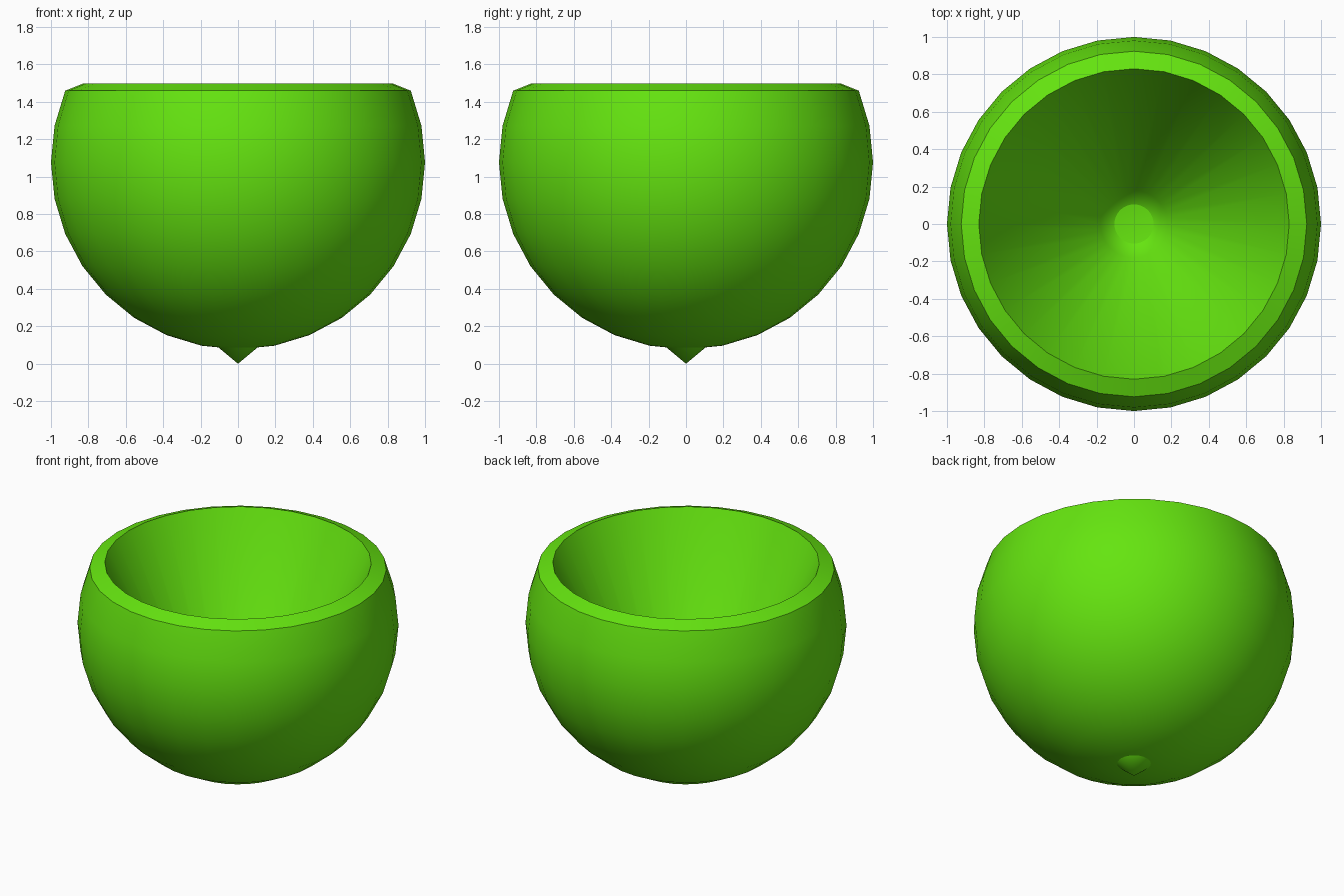
import bpy, bmesh, math

if "Cube" in bpy.data.objects:
    bpy.data.objects.remove(bpy.data.objects["Cube"])

SEGMENTS = 32
CENTRE_Z = 1.077

# Outer shell: unit sphere profile from the bottom pole up to the cut at 22.5 degrees
profile = []
for i in range(11):
    a = math.radians(-90 + 11.25 * i)
    profile.append((math.cos(a), CENTRE_Z + math.sin(a)))
profile[0] = (0.0, profile[0][1])

# Raised inner lip, steep conical hollow, and the tip poking out below the shell
profile += [(0.83, 1.497), (0.18, 0.15), (0.0, 0.0)]

# Spin the profile into a surface of revolution
bm = bmesh.new()
verts = [bm.verts.new((r, 0, z)) for r, z in profile]
edges = [bm.edges.new(pair) for pair in zip(verts, verts[1:])]
bmesh.ops.spin(bm, geom=verts + edges, cent=(0, 0, 0), axis=(0, 0, 1),
               angle=math.tau, steps=SEGMENTS)
bmesh.ops.remove_doubles(bm, verts=bm.verts, dist=1e-4)
bmesh.ops.recalc_face_normals(bm, faces=bm.faces)

# Make sure the outer wall faces outwards
bm.faces.ensure_lookup_table()
wall = max(bm.faces, key=lambda f: f.calc_center_median().xy.length)
if wall.normal.dot(wall.calc_center_median()) < 0:
    bmesh.ops.reverse_faces(bm, faces=bm.faces)

mesh = bpy.data.meshes.new("bowl")
bm.to_mesh(mesh)
bm.free()
bowl = bpy.data.objects.new("bowl", mesh)
bpy.context.collection.objects.link(bowl)

# Green material
green = bpy.data.materials.new("green")
green.diffuse_color = (0.13, 0.78, 0.005, 1)
green.use_nodes = True
green.node_tree.nodes["Principled BSDF"].inputs["Base Color"].default_value = green.diffuse_color
mesh.materials.append(green)

# Smooth walls with crisp rim edges
bpy.context.view_layer.objects.active = bowl
bowl.select_set(True)
bpy.ops.object.shade_smooth_by_angle(angle=math.radians(30))
